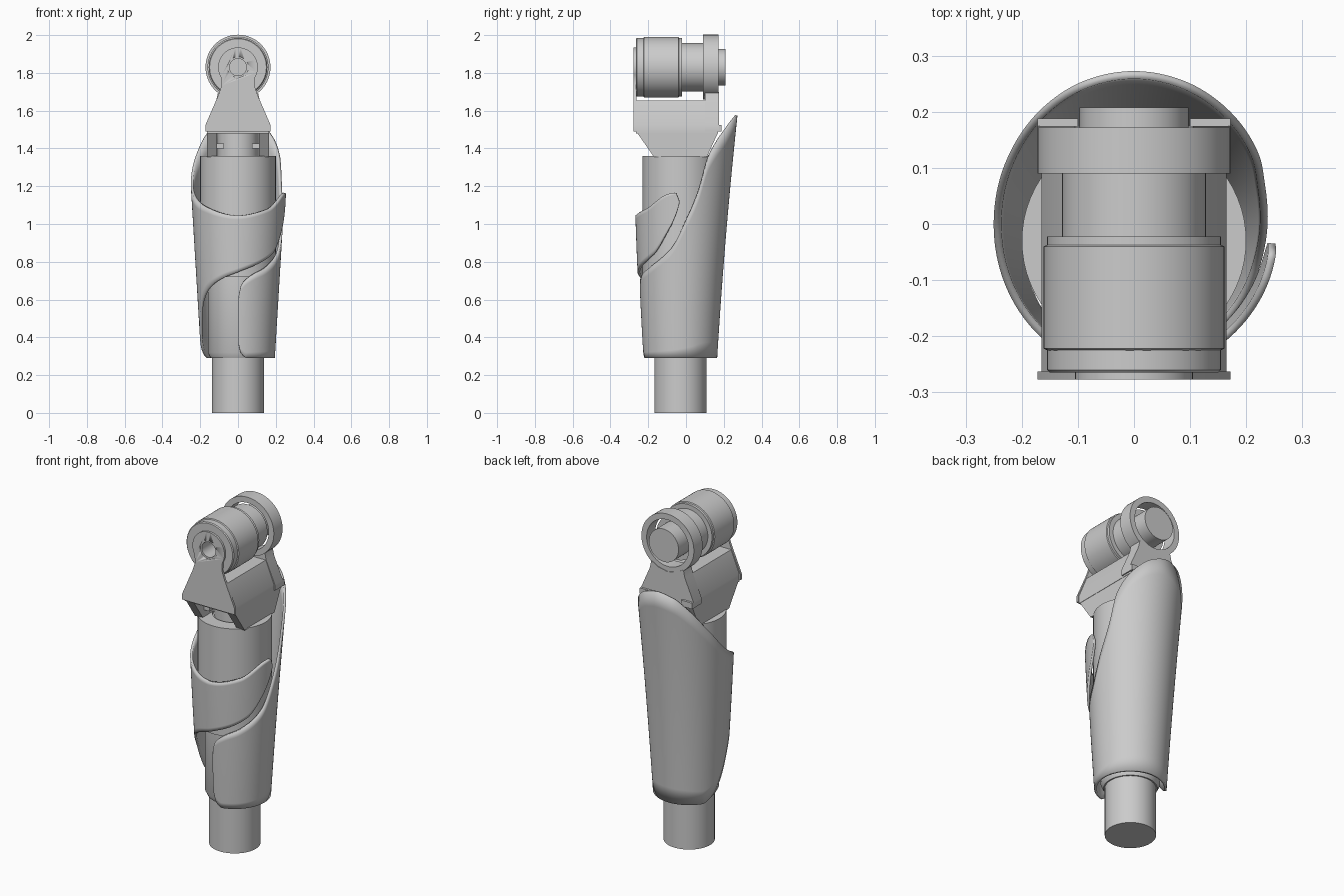
import bpy, bmesh, math
from mathutils import Matrix, Vector

if "Cube" in bpy.data.objects:
    bpy.data.objects.remove(bpy.data.objects["Cube"])

metal = bpy.data.materials.new("plain grey")
metal.use_nodes = True
grey = (0.6, 0.6, 0.6, 1)
metal.diffuse_color = grey
metal.node_tree.nodes["Principled BSDF"].inputs["Base Color"].default_value = grey

AXIS = -0.03      # y of the limb's long axis
PIVOT = 1.83      # height of the pivot axis


def finish(name, bm, fix=True):
    if fix:
        bmesh.ops.recalc_face_normals(bm, faces=bm.faces)
    mesh = bpy.data.meshes.new(name)
    bm.to_mesh(mesh)
    bm.free()
    mesh.materials.append(metal)
    ob = bpy.data.objects.new(name, mesh)
    bpy.context.collection.objects.link(ob)
    bpy.ops.object.select_all(action='DESELECT')
    ob.select_set(True)
    bpy.context.view_layer.objects.active = ob
    bpy.ops.object.shade_smooth_by_angle(angle=math.radians(35))
    return ob


def lathe(name, profile, matrix, steps=64, closed=False):
    """Spin (radius, height) points about local z."""
    bm = bmesh.new()
    vs = [bm.verts.new((r, 0, h)) for r, h in profile]
    pairs = list(zip(vs, vs[1:])) + ([(vs[-1], vs[0])] if closed else [])
    es = [bm.edges.new(p) for p in pairs]
    bmesh.ops.spin(bm, geom=vs + es, cent=(0, 0, 0), axis=(0, 0, 1),
                   angle=math.tau, steps=steps)
    bmesh.ops.remove_doubles(bm, verts=bm.verts, dist=1e-4)
    bmesh.ops.transform(bm, matrix=matrix, verts=bm.verts)
    return finish(name, bm)


def prism(name, outline, to3d, depth):
    """Extrude a flat outline along a vector."""
    bm = bmesh.new()
    f = bm.faces.new([bm.verts.new(to3d(*p)) for p in outline])
    ext = bmesh.ops.extrude_face_region(bm, geom=[f])["geom"]
    bmesh.ops.translate(bm, vec=depth,
                        verts=[v for v in ext if isinstance(v, bmesh.types.BMVert)])
    return finish(name, bm)


def curve(keys, x):
    """Smooth interpolation through keys without overshoot."""
    n = len(keys)
    d = [(b[1] - a[1]) / (b[0] - a[0]) for a, b in zip(keys, keys[1:])]

    def slope(i):
        if i == 0 or i == n - 1:
            return d[0] if i == 0 else d[-1]
        p, q = d[i - 1], d[i]
        return 2 * p * q / (p + q) if p * q > 0 else 0
    i = next((k for k in range(n - 2) if x <= keys[k + 1][0]), n - 2)
    h = keys[i + 1][0] - keys[i][0]
    t = (x - keys[i][0]) / h
    a, b = keys[i][1], keys[i + 1][1]
    return (a * (1 + 2 * t) * (1 - t) ** 2 + slope(i) * h * t * (1 - t) ** 2
            + b * t * t * (3 - 2 * t) + slope(i + 1) * h * t * t * (t - 1))


upright = Matrix.Translation((0, AXIS, 0))
# local z becomes +y for parts on the pivot
pivot = Matrix.Translation((0, 0, PIVOT)) @ Matrix.Rotation(-math.pi / 2, 4, 'X')

# Limb core
lathe("lower_rod", [(0, 0), (.138, 0), (.138, .32), (0, .32)], upright)
lathe("middle_core", [(0, .29), (.145, .29), (.16, .32), (.16, .73), (0, .73)], upright)
lathe("upper_core", [(0, .72), (.2, .72), (.2, 1.36), (.12, 1.36), (.12, 1.345),
                     (0, 1.345)], upright)

# Spiral shell: starts at the front, goes round the back and over the front again
LOW = [(0, .38), (4, .32), (15, .29), (235, .29), (255, .33), (270, .4), (280, .47),
       (290, .55), (300, .605), (315, .66), (340, .715), (360, .745), (410, .84),
       (433, .97), (443, 1.06), (446, 1.11)]
HIGH = [(0, .6), (5, .68), (20, .73), (42, .77), (75, .865), (98, 1.05), (110, 1.18),
        (121, 1.36), (142, 1.49), (162, 1.555), (180, 1.575), (198, 1.555), (218, 1.48),
        (243, 1.34), (270, 1.2), (310, 1.1), (360, 1.045), (400, 1.08), (433, 1.16),
        (441, 1.165), (446, 1.12)]


def shell_point(angle, z):
    u = (z - .29) / 1.28
    k = min(1, max(0, (angle - 270) / 90))
    r = .195 + .077 * u + .008 * k * k * (3 - 2 * k)
    a = math.radians(angle)
    return (r * math.sin(a), AXIS + .03 * u * u - r * math.cos(a), z)


bm = bmesh.new()
ROWS = 14
angles = [446 * i / 223 for i in range(224)]
grid = []
for a in angles:
    lo, hi = curve(LOW, a), curve(HIGH, a)
    grid.append([bm.verts.new(shell_point(a, lo + (hi - lo) * j / ROWS))
                 for j in range(ROWS + 1)])
for c, e in zip(grid, grid[1:]):
    for j in range(ROWS):
        bm.faces.new((c[j], e[j], e[j + 1], c[j + 1]))
shell = finish("spiral_shell", bm, fix=False)
mod = shell.modifiers.new("thickness", 'SOLIDIFY')
mod.thickness = .014
mod.offset = -1

# Pivot drum with a bore in the front
lathe("pivot_drum", [(0, -.16), (.045, -.16), (.045, -.275), (.06, -.275), (.06, -.265),
                     (.15, -.265), (.155, -.26), (.155, -.225), (.161, -.222),
                     (.161, -.04), (.155, -.037), (.155, -.022), (.128, -.022),
                     (.128, .093), (.097, .093), (.097, .208), (0, .208)], pivot)
lathe("rear_ring", [(.138, .09), (.172, .09), (.172, .172), (.138, .172)], pivot,
      closed=True)

# Front yoke plate with round head
half = [(.172, 1.49), (.172, 1.525), (.105, 1.68), (.088, 1.73)]
head = [(.105 * math.cos(t), PIVOT + .105 * math.sin(t))
        for t in [math.radians(-30 + 240 * i / 32) for i in range(33)]]
outline = half + head + [(-x, z) for x, z in reversed(half)]
plate = prism("front_yoke_plate", outline, lambda x, z: (x, -.277, z), Vector((0, .014, 0)))
cutter = lathe("bore_cutter", [(0, -.4), (.055, -.4), (.055, -.2), (0, -.2)], pivot)
cutter.hide_render = True
cutter.hide_set(True)
cut = plate.modifiers.new("bore", 'BOOLEAN')
cut.operation = 'DIFFERENCE'
cut.object = cutter

# Rear yoke plate reaching up under the ring
rear = half[:2] + [(.115, 1.655), (.105, 1.7), (.06, 1.675), (0, 1.662)]
rear += [(-x, z) for x, z in reversed(rear[:-1])]
prism("rear_yoke_plate", rear, lambda x, z: (x, .1, z), Vector((0, .075, 0)))
# Lip along the rear plate's lower corners
for side, label in ((1, "left"), (-1, "right")):
    prism(label + "_rear_lip", [(.1, 1.49), (.172, 1.49), (.172, 1.525), (.1, 1.525)],
          lambda x, z: (side * x, .17, z), Vector((0, .018, 0)))

# Yoke body with sloped roof
body = [(.165, 1.48), (.165, 1.525), (.112, 1.655)]
body += [(-x, z) for x, z in reversed(body)]
prism("yoke_body", body, lambda x, z: (x, -.265, z), Vector((0, .435, 0)))

# Tapered side cheeks and neck down to the core
for side, label in ((1, "left"), (-1, "right")):
    prism(label + "_yoke_cheek", [(-.17, 1.355), (.11, 1.355), (.17, 1.485), (-.26, 1.485)],
          lambda y, z: (side * .11, y, z), Vector((side * .053, 0, 0)))
    prism(label + "_cheek_hook", [(-.16, 1.4), (.1, 1.4), (.1, 1.425), (-.16, 1.425)],
          lambda y, z: (side * .075, y, z), Vector((side * .04, 0, 0)))
lathe("yoke_neck", [(0, 1.34), (.108, 1.34), (.108, 1.49), (0, 1.49)], upright)
